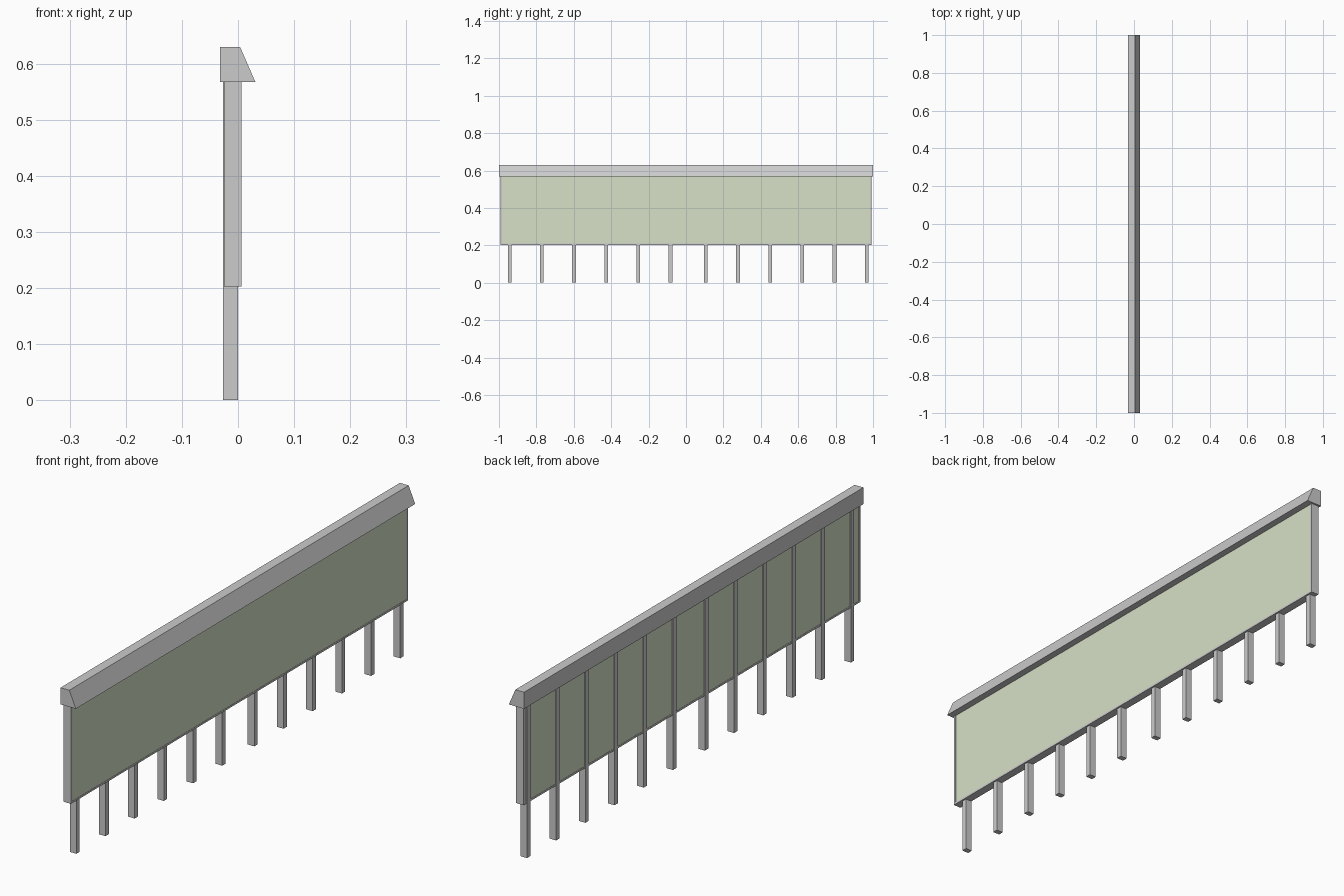
import bpy

if "Cube" in bpy.data.objects:
    bpy.data.objects.remove(bpy.data.objects["Cube"])


def prism(name, profile, y0, y1):
    """Extrude an x/z profile along y."""
    n = len(profile)
    verts = [(x, y, z) for y in (y0, y1) for x, z in profile]
    faces = [list(range(n)), list(range(2 * n - 1, n - 1, -1))]
    faces += [[i, i + n, (i + 1) % n + n, (i + 1) % n] for i in range(n)]
    mesh = bpy.data.meshes.new(name)
    mesh.from_pydata(verts, [], faces)
    obj = bpy.data.objects.new(name, mesh)
    bpy.context.collection.objects.link(obj)
    return obj


def box(name, x0, x1, y0, y1, z0, z1):
    return prism(name, [(x0, z0), (x1, z0), (x1, z1), (x0, z1)], y0, y1)


BASE, TOP, END = 0.203, 0.567, 0.993
BACK, FRONT = -0.025, 0.006

# Sloped cap along the top
prism("top_cap", [(-0.032, TOP), (0.031, TOP), (0.004, 0.629), (-0.032, 0.629)], -1, 1)

# Thin frame around the panel
box("frame_bottom", BACK, FRONT, -END, END, BASE, BASE + 0.007)
box("frame_left", BACK, FRONT, -END, -END + 0.01, BASE + 0.007, TOP)
box("frame_right", BACK, FRONT, END - 0.01, END, BASE + 0.007, TOP)

# Coloured panel, set just inside the frame faces
panel = box("panel", BACK + 0.001, FRONT - 0.001, -END + 0.01, END - 0.01, BASE + 0.007, TOP)
green = bpy.data.materials.new("pale_green")
green.diffuse_color = (0.68, 0.75, 0.58, 1)
green.use_nodes = True
green.node_tree.nodes["Principled BSDF"].inputs["Base Color"].default_value = green.diffuse_color
panel.data.materials.append(green)

# Two groups of six posts, standing slightly proud of the back
for group, start in enumerate((-0.943, 0.106)):
    for i in range(6):
        y = start + i * 0.172
        box(f"post_{group * 6 + i + 1}", -0.027, 0.0, y - 0.01, y + 0.01, 0, TOP)
